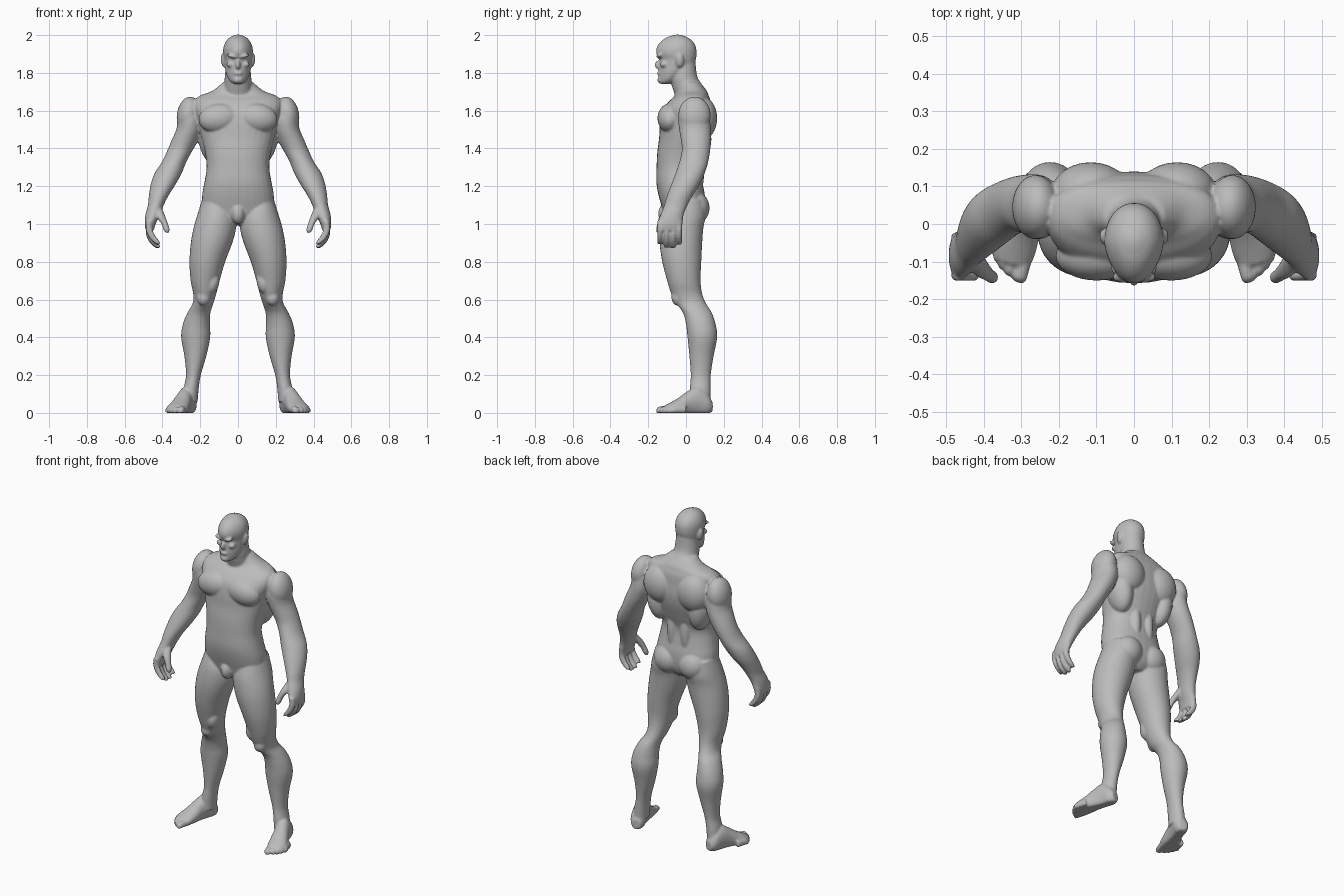
import bpy, bmesh, math
from mathutils import Matrix, Vector

bm = bmesh.new()
IDENT = Matrix.Identity(4)
MIRROR = Matrix.Scale(-1, 4, Vector((1, 0, 0)))


def spline(rows, steps=4):
    """Catmull-Rom interpolation of cross-section rows."""
    out = []
    for i in range(len(rows) - 1):
        p0, p1 = rows[max(i - 1, 0)], rows[i]
        p2, p3 = rows[i + 1], rows[min(i + 2, len(rows) - 1)]
        for s in range(steps):
            t = s / steps
            out.append([0.5 * (2 * b + (c - a) * t + (2 * a - 5 * b + 4 * c - d) * t * t
                               + (3 * b - a - 3 * c + d) * t ** 3)
                        for a, b, c, d in zip(p0, p1, p2, p3)])
    return out + [list(rows[-1])]


def loft(rows, power=2.0, taper=0.0, matrix=IDENT, both=True, sides=32):
    """Skin rows of (height, x0, x1, y0, y1); taper narrows the -y side."""
    for flip in ((IDENT, MIRROR) if both else (IDENT,)):
        rings = []
        for z, x0, x1, y0, y1 in spline(rows):
            ring = []
            for k in range(sides):
                a = 2 * math.pi * k / sides
                c, s = math.cos(a), math.sin(a)
                u = math.copysign(abs(c) ** (2 / power), c) * (1 + taper * min(s, 0))
                v = math.copysign(abs(s) ** (2 / power), s)
                p = flip @ matrix @ Vector(((x0 + x1) / 2 + u * (x1 - x0) / 2,
                                            (y0 + y1) / 2 + v * (y1 - y0) / 2, z))
                p.z = max(p.z, 0)
                ring.append(bm.verts.new(p))
            rings.append(ring)
        for a, b in zip(rings, rings[1:]):
            for k in range(sides):
                j = (k + 1) % sides
                bm.faces.new((a[k], a[j], b[j], b[k]))
        bm.faces.new(rings[0][::-1])
        bm.faces.new(rings[-1])


def muscle(center, radii, tilt=0.0, both=True):
    """Ellipsoid, tilted about the y axis in degrees."""
    for flip in ((IDENT, MIRROR) if both else (IDENT,)):
        m = (flip @ Matrix.Translation(center) @ Matrix.Rotation(math.radians(tilt), 4, 'Y')
             @ Matrix.Diagonal((*radii, 1)))
        bmesh.ops.create_uvsphere(bm, u_segments=24, v_segments=16, radius=1, matrix=m)


def centred(rows):
    return [(z, -w, w, y0, y1) for z, w, y0, y1 in rows]


# Torso
loft(centred([
    (0.995, 0.07, -0.08, 0.05), (1.03, 0.13, -0.11, 0.085), (1.08, 0.185, -0.125, 0.10),
    (1.15, 0.19, -0.145, 0.10), (1.22, 0.178, -0.157, 0.088), (1.30, 0.166, -0.156, 0.08),
    (1.38, 0.175, -0.152, 0.105), (1.46, 0.195, -0.142, 0.13), (1.53, 0.21, -0.138, 0.14),
    (1.60, 0.23, -0.125, 0.135), (1.65, 0.23, -0.09, 0.13), (1.68, 0.20, -0.055, 0.12),
    (1.705, 0.135, -0.04, 0.11), (1.75, 0.08, -0.03, 0.075)]), power=2.25, both=False)
muscle((0.10, -0.085, 1.56), (0.11, 0.066, 0.078), 8)        # chest
muscle((0.115, 0.085, 1.56), (0.105, 0.08, 0.115))           # shoulder blade
muscle((0.145, 0.05, 1.45), (0.065, 0.085, 0.13), 8)         # side of back
muscle((0.045, 0.055, 1.28), (0.035, 0.042, 0.14))           # lower back
muscle((0.085, 0.052, 1.085), (0.085, 0.073, 0.085))         # buttock
muscle((0, -0.105, 1.055), (0.036, 0.042, 0.055), 0, False)  # groin
muscle((0.262, 0.045, 1.575), (0.062, 0.086, 0.10), -8)      # shoulder

# Neck and head
loft(centred([
    (1.60, 0.10, -0.07, 0.13), (1.67, 0.085, -0.058, 0.122), (1.73, 0.074, -0.075, 0.09),
    (1.78, 0.070, -0.085, 0.06), (1.86, 0.062, -0.08, 0.05)]), both=False)
loft(centred([
    (1.742, 0.024, -0.138, -0.09), (1.76, 0.046, -0.144, -0.05), (1.80, 0.064, -0.145, 0.0),
    (1.84, 0.072, -0.143, 0.04), (1.875, 0.076, -0.142, 0.053), (1.90, 0.079, -0.157, 0.056),
    (1.93, 0.078, -0.156, 0.054), (1.96, 0.068, -0.139, 0.041), (1.985, 0.048, -0.108, 0.014),
    (1.999, 0.022, -0.07, -0.02), (2.003, 0.006, -0.05, -0.04)]),
    power=2.1, taper=0.2, both=False)
muscle((0.030, -0.141, 1.888), (0.030, 0.016, 0.010), 14 * -1)  # brow
muscle((0.042, -0.118, 1.845), (0.019, 0.02, 0.016))            # cheekbone
muscle((0, -0.146, 1.843), (0.013, 0.020, 0.024), 0, False)     # nose
muscle((0, -0.142, 1.797), (0.023, 0.012, 0.009), 0, False)     # mouth
muscle((0, -0.133, 1.762), (0.026, 0.019, 0.018), 0, False)     # chin
muscle((0.079, -0.033, 1.865), (0.012, 0.022, 0.036), 8)        # ear

# Arms down to the palm
loft([
    (1.62, 0.20, 0.30, -0.02, 0.11), (1.56, 0.19, 0.318, -0.04, 0.125),
    (1.50, 0.192, 0.327, -0.036, 0.132), (1.44, 0.213, 0.353, -0.026, 0.132),
    (1.39, 0.24, 0.374, -0.022, 0.128), (1.33, 0.273, 0.402, -0.035, 0.118),
    (1.27, 0.297, 0.441, -0.055, 0.10), (1.21, 0.33, 0.462, -0.078, 0.073),
    (1.15, 0.368, 0.472, -0.10, 0.035), (1.10, 0.393, 0.477, -0.115, 0.008),
    (1.05, 0.412, 0.490, -0.135, -0.012), (1.00, 0.436, 0.494, -0.150, -0.018),
    (0.965, 0.446, 0.488, -0.148, -0.022)])

# Fingers and thumb
for y, drop in ((-0.137, 0.022), (-0.102, 0.003), (-0.068, 0.0), (-0.036, 0.018)):
    loft([(z + drop, x - r, x + r, y - 0.015, y + 0.015) for z, x, r in (
        (0.995, 0.468, 0.016), (0.95, 0.470, 0.018), (0.915, 0.457, 0.020),
        (0.888, 0.436, 0.020), (0.872, 0.422, 0.010))], sides=16)
loft([(z, x - r, x + r, y - r, y + r) for z, x, y, r in (
    (1.08, 0.425, -0.09, 0.025), (1.04, 0.408, -0.118, 0.024), (1.00, 0.388, -0.135, 0.018),
    (0.97, 0.378, -0.142, 0.017), (0.953, 0.375, -0.145, 0.009))], sides=16)

# Legs
loft([
    (1.13, 0.05, 0.19, -0.10, 0.09), (1.05, 0.012, 0.215, -0.13, 0.105),
    (0.98, 0.010, 0.235, -0.14, 0.092), (0.90, 0.03, 0.25, -0.14, 0.086),
    (0.80, 0.068, 0.257, -0.126, 0.081), (0.70, 0.097, 0.251, -0.10, 0.077),
    (0.63, 0.115, 0.237, -0.078, 0.086), (0.58, 0.13, 0.24, -0.052, 0.106),
    (0.53, 0.146, 0.268, -0.016, 0.137), (0.47, 0.149, 0.292, 0.0, 0.157),
    (0.40, 0.147, 0.301, 0.008, 0.165), (0.30, 0.168, 0.284, 0.018, 0.146),
    (0.20, 0.197, 0.275, 0.025, 0.131), (0.13, 0.208, 0.288, 0.02, 0.13),
    (0.06, 0.213, 0.295, 0.02, 0.13)])
muscle((0.183, -0.045, 0.61), (0.036, 0.032, 0.042))       # kneecap
muscle((0.135, -0.05, 0.69), (0.036, 0.042, 0.06), -10)    # inner thigh
muscle((0.265, 0.075, 0.10), (0.04, 0.03, 0.025))          # ankle bone

# Feet, skinned from heel to toe and turned outward
foot = (Matrix.Translation((0.25, 0.137, 0)) @ Matrix.Rotation(math.radians(16), 4, 'Z')
        @ Matrix.Rotation(math.radians(90), 4, 'X'))
loft([
    (0.0, -0.026, 0.026, 0.005, 0.06), (0.03, -0.042, 0.042, -0.012, 0.11),
    (0.08, -0.042, 0.045, -0.015, 0.14), (0.13, -0.042, 0.050, -0.015, 0.118),
    (0.18, -0.046, 0.060, -0.015, 0.083), (0.22, -0.047, 0.066, -0.012, 0.06),
    (0.255, -0.040, 0.055, -0.01, 0.042)], matrix=foot)
for x, end, r in ((-0.024, 0.298, 0.020), (0.007, 0.288, 0.014), (0.028, 0.276, 0.013),
                  (0.046, 0.260, 0.013), (0.061, 0.240, 0.013)):
    loft([(d, x - w, x + w, -0.005, h) for d, w, h in (
        (end - 0.08, r, 0.04), (end - 0.025, r, 0.036), (end - 0.008, r, 0.03),
        (end, r * 0.5, 0.018))], matrix=foot, sides=16)

# Fuse everything into one smooth skin
mesh = bpy.data.meshes.new("body")
bm.to_mesh(mesh)
bm.free()
body = bpy.data.objects.new("body", mesh)
bpy.context.collection.objects.link(body)
skin = bpy.data.materials.new("grey_skin")
skin.diffuse_color = (0.5, 0.5, 0.5, 1)
mesh.materials.append(skin)
fuse = body.modifiers.new("fuse", 'REMESH')
fuse.mode = 'VOXEL'
fuse.voxel_size = 0.006
fuse.use_smooth_shade = True
relax = body.modifiers.new("relax", 'SMOOTH')
relax.factor = 0.5
relax.iterations = 5
